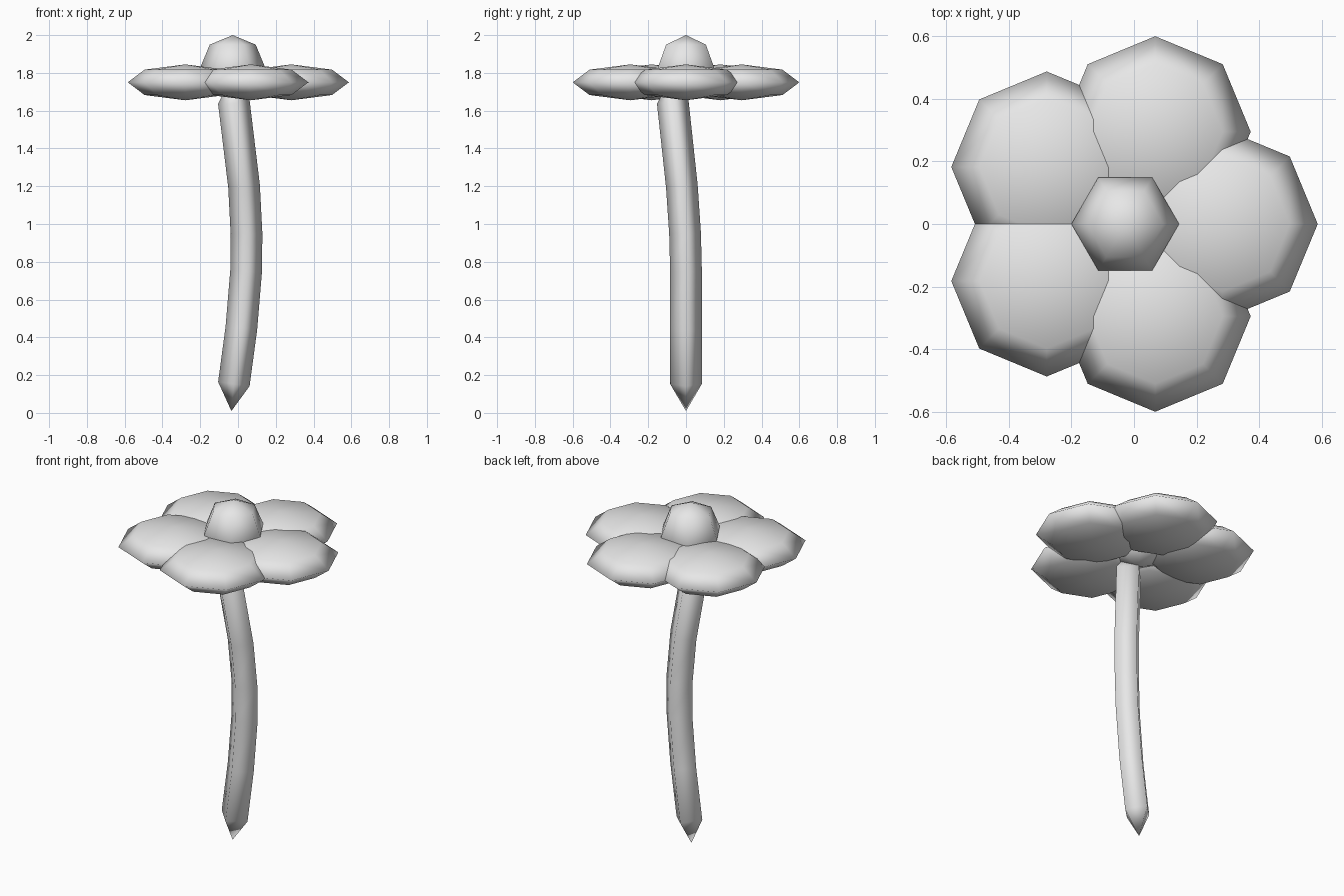
import bpy
import bmesh
import math
from mathutils import Matrix, Vector

cube = bpy.data.objects.get("Cube")
if cube:
    bpy.data.objects.remove(cube, do_unlink=True)

grey = bpy.data.materials.new("light grey")
grey.use_nodes = True
grey.diffuse_color = (0.8, 0.8, 0.8, 1)
grey.node_tree.nodes["Principled BSDF"].inputs["Base Color"].default_value = (0.8, 0.8, 0.8, 1)


def finish(bm, name):
    """Turn a bmesh into a smooth-shaded grey object."""
    bmesh.ops.recalc_face_normals(bm, faces=bm.faces)
    for face in bm.faces:
        face.smooth = True
    mesh = bpy.data.meshes.new(name)
    bm.to_mesh(mesh)
    bm.free()
    mesh.materials.append(grey)
    obj = bpy.data.objects.new(name, mesh)
    bpy.context.collection.objects.link(obj)
    return obj


def ball(name, centre, size, sides, turn=0):
    """Low-poly ellipsoid with its vertices on the equator."""
    bm = bmesh.new()
    bmesh.ops.create_uvsphere(bm, u_segments=sides, v_segments=4, radius=1)
    bm.transform(Matrix.Translation(centre) @ Matrix.Diagonal((*size, 1))
                 @ Matrix.Rotation(turn, 4, "Z"))
    return finish(bm, name)


def tube(name, start, path, end, radius, sides):
    """Bent rod with a point at each end."""
    bm = bmesh.new()
    points = [Vector(p) for p in (start, *path, end)]
    rings = []
    for i in range(1, len(points) - 1):
        # Ring tilted to follow the path, ignoring the end points
        before = points[max(i - 1, 1)]
        after = points[min(i + 1, len(points) - 2)]
        tilt = Vector((0, 0, 1)).rotation_difference(after - before)
        ring = []
        for k in range(sides):
            a = math.tau * k / sides
            offset = Vector((math.cos(a), math.sin(a), 0)) * radius
            ring.append(bm.verts.new(points[i] + tilt @ offset))
        rings.append(ring)
    tips = [bm.verts.new(points[0]), bm.verts.new(points[-1])]
    for k in range(sides):
        n = (k + 1) % sides
        for low, high in zip(rings, rings[1:]):
            bm.faces.new((low[k], low[n], high[n], high[k]))
        bm.faces.new((tips[0], rings[0][n], rings[0][k]))
        bm.faces.new((tips[1], rings[-1][k], rings[-1][n]))
    return finish(bm, name)


# Five petals around the flower's axis, all facing the same way
axis_x = -0.028
for i in range(5):
    a = math.tau * i / 5
    centre = (axis_x + 0.31 * math.cos(a), 0.31 * math.sin(a), 1.75)
    ball(f"petal_{i + 1}", centre, (0.305, 0.305, 0.095), 8)

# Six-sided flower centre
ball("flower_centre", (axis_x, 0, 1.828), (0.172, 0.172, 0.172), 6, math.pi / 6)

# Four-sided bent stem
tube("stem", (-0.035, 0, 0.01),
     [(-0.022, 0, 0.153), (0.018, 0, 0.45), (0.043, 0, 0.75), (0.045, -0.005, 0.95),
      (0.032, -0.022, 1.2), (-0.022, -0.07, 1.645)],
     (-0.035, -0.08, 1.78), 0.084, 4)
